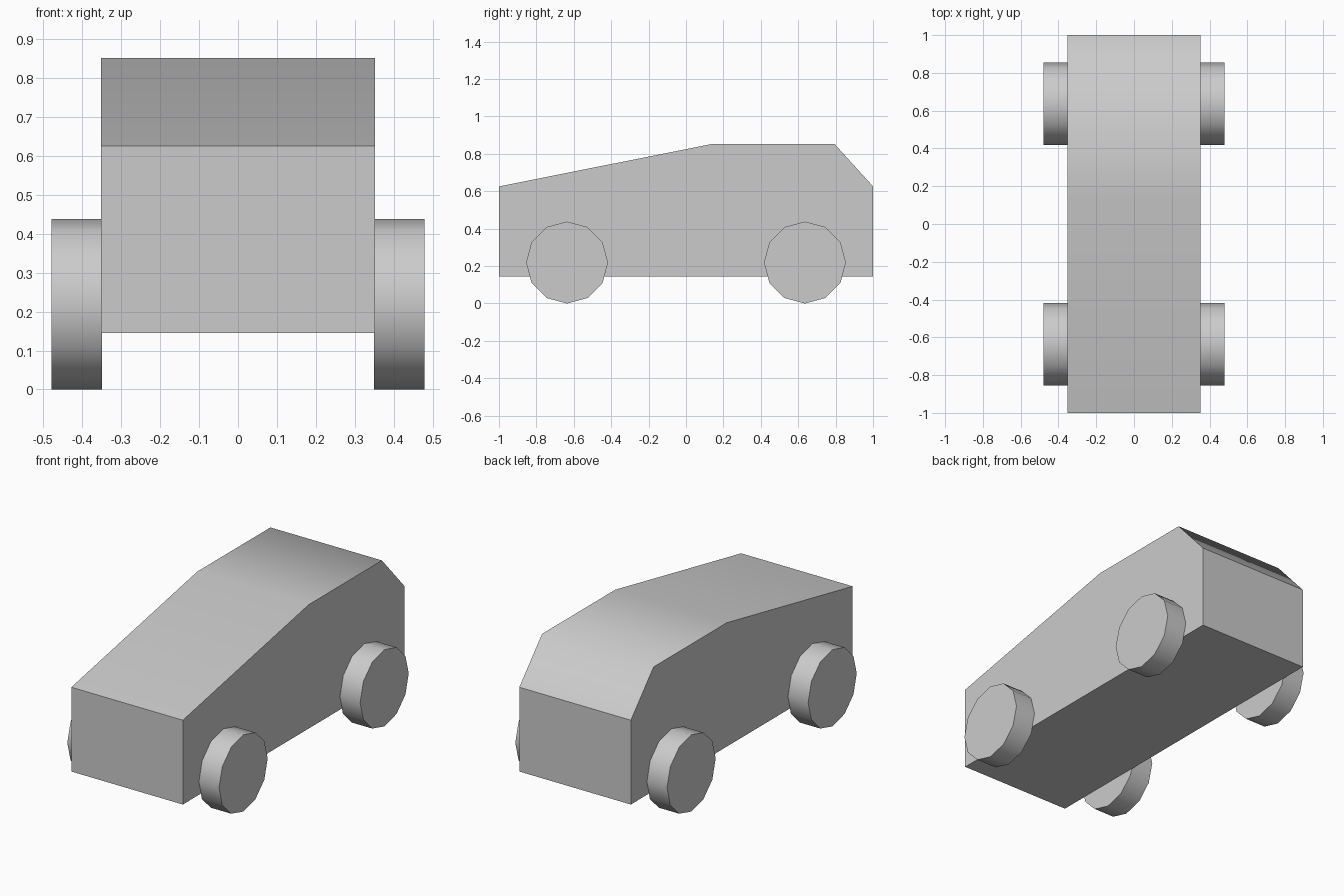
import bpy
import bmesh
import math

cube = bpy.data.objects.get("Cube")
if cube:
    bpy.data.objects.remove(cube, do_unlink=True)

GREY = (0.6, 0.6, 0.6, 1)
paint = bpy.data.materials.new("light grey")
paint.use_nodes = True
paint.diffuse_color = GREY
paint.node_tree.nodes["Principled BSDF"].inputs["Base Color"].default_value = GREY


def add_prism(name, profile, x0, x1, is_smooth):
    """Extrude a (y, z) profile from x0 to x1, smoothing the chosen faces together."""
    bm = bmesh.new()
    base = bm.faces.new([bm.verts.new((x0, y, z)) for y, z in profile])
    extruded = bmesh.ops.extrude_face_region(bm, geom=[base], use_keep_orig=True)["geom"]
    moved = [v for v in extruded if isinstance(v, bmesh.types.BMVert)]
    bmesh.ops.translate(bm, verts=moved, vec=(x1 - x0, 0, 0))
    bmesh.ops.recalc_face_normals(bm, faces=bm.faces)
    for face in bm.faces:
        face.smooth = is_smooth(face.normal)
    for edge in bm.edges:
        edge.smooth = all(face.smooth for face in edge.link_faces)
    mesh = bpy.data.meshes.new(name)
    bm.to_mesh(mesh)
    bm.free()
    mesh.materials.append(paint)
    obj = bpy.data.objects.new(name, mesh)
    bpy.context.collection.objects.link(obj)
    return obj


# Body: side outline, with the bonnet, roof and rear slope shaded as one panel
outline = [(-1, 0.145), (1, 0.145), (1, 0.626), (0.795, 0.852), (0.135, 0.852), (-1, 0.626)]
add_prism("body", outline, -0.352, 0.352, lambda n: n.z > 0.1)

# Wheels: twelve-sided discs with smooth treads
RADIUS, SIDES = 0.219, 12
for end, y in (("front", -0.636), ("rear", 0.636)):
    ring = [(y + RADIUS * math.cos(math.tau * i / SIDES),
             RADIUS + RADIUS * math.sin(math.tau * i / SIDES)) for i in range(SIDES)]
    for side, s in (("left", 1), ("right", -1)):
        add_prism(f"{end}_{side}_wheel", ring, s * 0.35, s * 0.479,
                  lambda n: abs(n.x) < 0.5)
